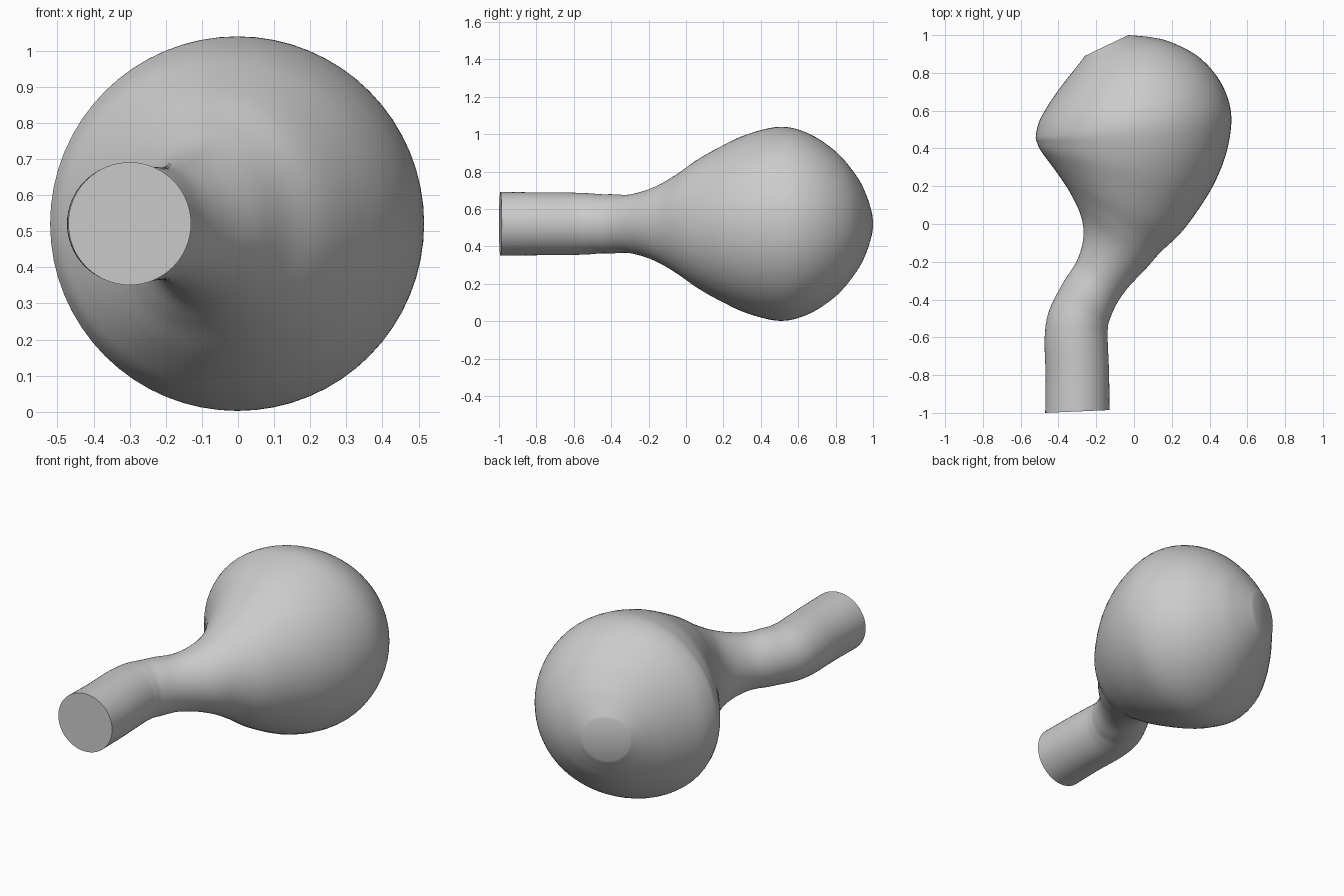
import bpy, bmesh, math
from mathutils import Vector

cube = bpy.data.objects.get("Cube")
if cube:
    bpy.data.objects.remove(cube, do_unlink=True)

SIDES, STEPS, MID_Z = 64, 6, 0.521

# Cross-sections of the bent bulb: left x, left y, right x, right y
SECTIONS = [
    (-.47, -1, -.13, -.985), (-.468, -.8, -.132, -.79), (-.473, -.6, -.14, -.6),
    (-.45, -.46, -.138, -.55), (-.375, -.31, -.13, -.51), (-.3, -.19, -.09, -.42),
    (-.268, -.07, -.03, -.335), (-.28, .04, .06, -.24), (-.335, .16, .14, -.15),
    (-.4, .26, .245, -.05), (-.455, .335, .34, .075), (-.495, .39, .425, .215),
    (-.513, .43, .487, .37), (-.52, .465, .515, .53), (-.503, .54, .5, .655),
    (-.46, .62, .44, .78), (-.4, .71, .335, .89), (-.33, .8, .19, .965),
    (-.29, .85, .08, .99), (-.26, .89, -.03, 1),
]


def smooth_sections(points, steps):
    """Catmull-Rom interpolation through all the sections."""
    p = [Vector(q) for q in points]
    p = [2 * p[0] - p[1]] + p + [2 * p[-1] - p[-2]]
    result = []
    for a, b, c, d in zip(p, p[1:], p[2:], p[3:]):
        for i in range(steps):
            t = i / steps
            result.append(b + (c - a) * t / 2
                          + (2 * a - 5 * b + 4 * c - d) * t * t / 2
                          + (3 * b - a - 3 * c + d) * t ** 3 / 2)
    result.append(p[-2])
    return result


# Swept tube swelling into a bulb
bm = bmesh.new()
rings = []
for s in smooth_sections(SECTIONS, STEPS):
    left, right = Vector((s[0], s[1], MID_Z)), Vector((s[2], s[3], MID_Z))
    centre, side = (left + right) / 2, (right - left) / 2
    up = Vector((0, 0, side.length))
    angles = [math.tau * k / SIDES for k in range(SIDES)]
    rings.append([bm.verts.new(centre + side * math.cos(a) + up * math.sin(a))
                  for a in angles])
for r0, r1 in zip(rings, rings[1:]):
    for k in range(SIDES):
        n = (k + 1) % SIDES
        bm.faces.new((r0[k], r0[n], r1[n], r1[k]))

# Flat end caps
bm.faces.new(rings[0])
bm.faces.new(rings[-1])
bmesh.ops.recalc_face_normals(bm, faces=bm.faces)

mesh = bpy.data.meshes.new("bent_bulb")
bm.to_mesh(mesh)
bm.free()
bulb = bpy.data.objects.new("bent_bulb", mesh)
bpy.context.collection.objects.link(bulb)

# Plain grey surface
grey = bpy.data.materials.new("mid_grey")
grey.use_nodes = True
colour = (0.6, 0.6, 0.6, 1)
grey.diffuse_color = colour
for node in grey.node_tree.nodes:
    if node.type == "BSDF_PRINCIPLED":
        node.inputs["Base Color"].default_value = colour
mesh.materials.append(grey)

# Soft shading, including the bulb's small rear cap
bpy.ops.object.select_all(action="DESELECT")
bulb.select_set(True)
bpy.context.view_layer.objects.active = bulb
bpy.ops.object.shade_smooth_by_angle(angle=math.radians(50))
